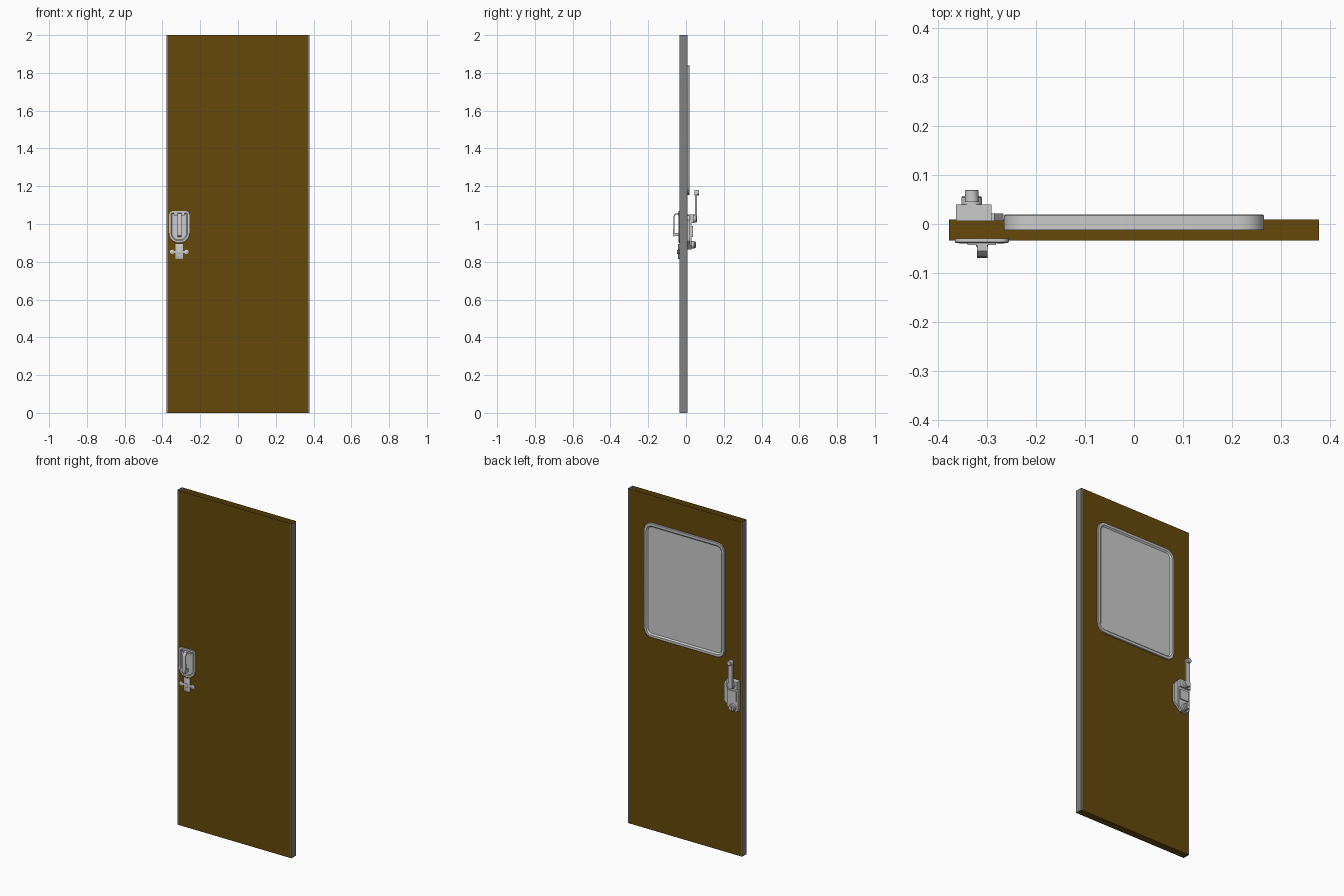
import bpy, bmesh, math
from mathutils import Vector

if "Cube" in bpy.data.objects:
    bpy.data.objects.remove(bpy.data.objects["Cube"])


def finish(name, bm, smooth=True):
    bmesh.ops.recalc_face_normals(bm, faces=bm.faces)
    me = bpy.data.meshes.new(name)
    bm.to_mesh(me)
    bm.free()
    ob = bpy.data.objects.new(name, me)
    bpy.context.collection.objects.link(ob)
    if smooth:
        bpy.ops.object.select_all(action='DESELECT')
        ob.select_set(True)
        bpy.context.view_layer.objects.active = ob
        bpy.ops.object.shade_smooth_by_angle(angle=math.radians(35))
    return ob


def loft(name, rings, caps=(True, True)):
    """Skin a list of rings (equal point counts) and cap the ends."""
    bm = bmesh.new()
    vs = [[bm.verts.new(p) for p in r] for r in rings]
    n = len(vs[0])
    for a, b in zip(vs, vs[1:]):
        for i in range(n):
            j = (i + 1) % n
            bm.faces.new((a[i], a[j], b[j], b[i]))
    if caps[0]:
        bm.faces.new(vs[0])
    if caps[1]:
        bm.faces.new(vs[-1])
    return finish(name, bm)


def rounded(x0, x1, z0, z1, y, rt, rb, inset=0.0, n=6):
    """Rounded rectangle in the xz plane, separate top and bottom radii."""
    x0, x1, z0, z1 = x0 + inset, x1 - inset, z0 + inset, z1 - inset
    rt, rb = max(rt - inset, 0.002), max(rb - inset, 0.002)
    pts = []
    for cx, cz, r, a0 in ((x1 - rt, z1 - rt, rt, 0), (x0 + rt, z1 - rt, rt, 90),
                          (x0 + rb, z0 + rb, rb, 180), (x1 - rb, z0 + rb, rb, 270)):
        for k in range(n + 1):
            a = math.radians(a0 + 90 * k / n)
            pts.append(Vector((cx + r * math.cos(a), y, cz + r * math.sin(a))))
    return pts


def prism_y(name, pts, y0, y1):
    return loft(name, [[(x, y, z) for x, z in pts] for y in (y0, y1)])


def prism_x(name, pts, x0, x1):
    return loft(name, [[(x, y, z) for y, z in pts] for x in (x0, x1)])


def box(name, x0, x1, y0, y1, z0, z1):
    return prism_y(name, [(x0, z0), (x1, z0), (x1, z1), (x0, z1)], y0, y1)


def lathe_y(name, cx, cz, steps, n=24):
    """Stack of circles along y from (y, radius) steps."""
    return loft(name, [[(cx + r * math.cos(2 * math.pi * i / n), y,
                         cz + r * math.sin(2 * math.pi * i / n)) for i in range(n)]
                       for y, r in steps])


# Door panel: hollow shell with brown skins and grey edges, open at the top
W, S, YF, YB, H = 0.378, 0.008, -0.034, 0.009, 2.0
prof = [(-W + S, YF), (W - S, YF), (W, YF), (W, YB),
        (W - S, YB), (-W + S, YB), (-W, YB), (-W, YF)]
door = loft("door_panel", [[(x, y, z) for x, y in prof] for z in (0, H)], (True, False))
brown = bpy.data.materials.new("brown")
brown.diffuse_color = (0.13, 0.065, 0.003, 1)
brown.use_nodes = True
brown.node_tree.nodes["Principled BSDF"].inputs["Base Color"].default_value = brown.diffuse_color
grey = bpy.data.materials.new("grey")
grey.diffuse_color = (0.22, 0.22, 0.22, 1)
grey.use_nodes = True
grey.node_tree.nodes["Principled BSDF"].inputs["Base Color"].default_value = grey.diffuse_color
door.data.materials.append(brown)
door.data.materials.append(grey)
for p in door.data.polygons:
    if abs(p.normal.z) < 0.5 and abs(p.center.x) > W - S:
        p.material_index = 1

# Window with a raised rim and a sunken pane
win = (-0.266, 0.266, 1.154, 1.838)
loft("window", [rounded(*win, y, 0.05, 0.05, i) for y, i in
                ((-0.012, 0), (0.017, 0), (0.019, 0.002), (0.019, 0.016),
                 (0.0115, 0.024))])

# Outside handle: dished backplate
plate = (-0.366, -0.256, 0.90, 1.07)
loft("handle_backplate", [rounded(*plate, y, 0.018, 0.05, i) for y, i in
                          ((-0.03, 0), (-0.037, 0), (-0.039, 0.002),
                           (-0.039, 0.012), (-0.0345, 0.017))])

# Outside pull: bent strap and its lower catch
prism_x("outside_pull", [(-0.034, 1.058), (-0.055, 1.056), (-0.063, 1.049), (-0.067, 1.036),
                         (-0.067, 0.98), (-0.070, 0.955), (-0.070, 0.938), (-0.064, 0.932),
                         (-0.060, 0.938), (-0.060, 0.98), (-0.062, 1.034), (-0.058, 1.045),
                         (-0.052, 1.050), (-0.034, 1.052)], -0.321, -0.300)
box("pull_pivot", -0.340, -0.282, -0.043, -0.034, 1.046, 1.058)
box("pull_catch", -0.318, -0.303, -0.064, -0.034, 0.936, 0.952)

# Outside lock below the handle, with an ear and bolt on each side
lock = (-0.332, -0.290, 0.815, 0.895)
loft("outside_lock", [rounded(*lock, y, 0.004, 0.004, i, 3) for y, i in
                      ((-0.03, 0), (-0.041, 0), (-0.043, 0.003))])
lathe_y("lock_cylinder", -0.311, 0.852, [(-0.04, 0.012), (-0.046, 0.012), (-0.047, 0.010)])
for side, name in ((-1, "left"), (1, "right")):
    cx = -0.311 + side * 0.038
    lathe_y("lock_bolt_" + name, cx, 0.852, [(-0.03, 0.012), (-0.038, 0.012), (-0.040, 0.007)], 12)
    box("lock_ear_" + name, min(cx, cx - side * 0.02), max(cx, cx - side * 0.02),
        -0.037, -0.03, 0.846, 0.858)

# Inside lock: baseplate with clipped corner, and the thick case on it
prism_y("inside_lock_plate", [(-0.364, 0.868), (-0.310, 0.868), (-0.267, 0.91),
                              (-0.267, 1.02), (-0.285, 1.045), (-0.364, 1.045)], 0.006, 0.021)
prism_y("inside_lock_case", [(-0.364, 0.878), (-0.352, 0.866), (-0.312, 0.866), (-0.291, 0.89),
                             (-0.291, 1.05), (-0.364, 1.05)], 0.006, 0.030)
box("case_upper", -0.364, -0.291, 0.02, 0.040, 1.005, 1.05)
box("case_lower", -0.355, -0.297, 0.02, 0.036, 0.93, 0.99)

# Inside lever: hub, arm and round grip
LX = -0.332
lathe_y("lever_hub", LX, 1.028, [(0.03, 0.021), (0.054, 0.021), (0.057, 0.018)])
loft("lever_arm", [rounded(LX - 0.014, LX + 0.014, 1.01, 1.18, y, 0.013, 0.013)
                   for y in (0.047, 0.058)])
lathe_y("lever_grip", LX, 1.166, [(0.045, 0.014), (0.068, 0.014), (0.070, 0.012)])

# Inside lock knob near the bottom
lathe_y("inside_lock_knob", LX, 0.89, [(0.025, 0.021), (0.042, 0.021), (0.044, 0.018),
                                       (0.050, 0.016)])
box("knob_bar", LX - 0.004, LX + 0.004, 0.048, 0.053, 0.876, 0.904)
